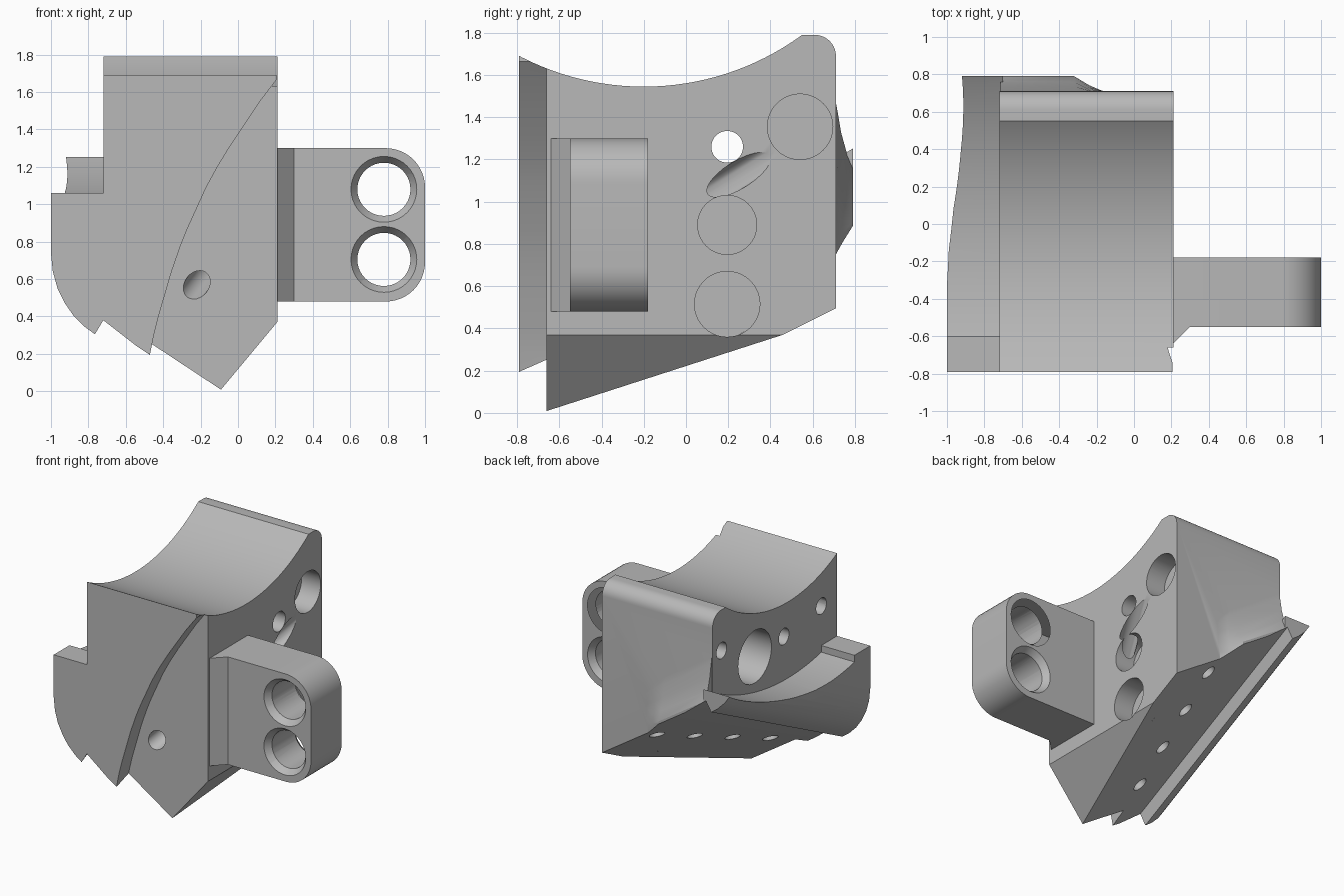
import bpy, bmesh, math
from mathutils import Vector

cube = bpy.data.objects.get("Cube")
if cube:
    bpy.data.objects.remove(cube, do_unlink=True)

gray = bpy.data.materials.new("machined_gray")
gray.use_nodes = True
COLOR = (0.48, 0.48, 0.48, 1)
gray.diffuse_color = COLOR
gray.node_tree.nodes["Principled BSDF"].inputs["Base Color"].default_value = COLOR


def loft(name, rings):
    """Closed solid through a list of rings with equal point counts."""
    bm = bmesh.new()
    vs = [[bm.verts.new(p) for p in ring] for ring in rings]
    n = len(vs[0])
    for a, b in zip(vs, vs[1:]):
        for i in range(n):
            j = (i + 1) % n
            bm.faces.new((a[i], a[j], b[j], b[i]))
    bm.faces.new(vs[0])
    bm.faces.new(vs[-1])
    bmesh.ops.recalc_face_normals(bm, faces=bm.faces)
    me = bpy.data.meshes.new(name)
    bm.to_mesh(me)
    bm.free()
    ob = bpy.data.objects.new(name, me)
    bpy.context.collection.objects.link(ob)
    me.materials.append(gray)
    return ob


def prism_x(name, pts, x0, x1):
    return loft(name, [[(x, y, z) for y, z in pts] for x in (x0, x1)])


def prism_y(name, pts, y0, y1, shear=0):
    return loft(name, [[(x, y, z + shear * (y - y0)) for x, z in pts] for y in (y0, y1)])


def rod(start, end, r0, r1=None, sides=40):
    """Round cutter between two points, tapered if r1 is given."""
    start, end = Vector(start), Vector(end)
    turn = (end - start).to_track_quat('Z', 'Y')
    rings = []
    for c, r in ((start, r0), (end, r1 or r0)):
        rings.append([c + turn @ Vector((r * math.cos(t), r * math.sin(t), 0))
                      for t in (math.tau * i / sides for i in range(sides))])
    return loft("cutter", rings)


def combine(target, tool, operation):
    tool.hide_render = True
    mod = target.modifiers.new("bool", 'BOOLEAN')
    mod.operation = operation
    mod.solver = 'EXACT'
    mod.object = tool
    bpy.context.view_layer.objects.active = target
    bpy.ops.object.modifier_apply(modifier=mod.name)
    bpy.data.objects.remove(tool, do_unlink=True)


def arc(cx, cz, r, a0, a1, n):
    steps = [math.radians(a0 + (a1 - a0) * i / n) for i in range(n + 1)]
    return [(cx + r * math.cos(t), cz + r * math.sin(t)) for t in steps]


# Main block with a rounded upper back edge
block = prism_x("saddle_block",
                [(-0.66, -0.4), (0.71, -0.4)] + arc(0.61, 1.69, 0.1, 0, 90, 10)
                + [(0.4, 1.79), (-0.66, 1.79)], -0.72, 0.21)

# Sloping right underside, only on the block
combine(block, prism_y("cutter", [(0.4, 0.598), (-0.3, -0.242), (-0.3, -0.6), (0.4, -0.6)],
                       -1, 1), 'DIFFERENCE')

# Side shelf with its concave top
shelf = prism_x("shelf", [(-0.7, -0.2), (0.79, -0.2), (0.79, 1.4), (-0.7, 1.4)], -1.1, -0.7)
combine(shelf, rod((-2, -0.2, 2.815), (1, -0.2, 2.815), 1.85, sides=180), 'DIFFERENCE')
combine(block, shelf, 'UNION')

# Raised front plate with a curved edge
curve = [(0.205, 1.665), (0.11, 1.54), (0.03, 1.42), (-0.04, 1.315), (-0.11, 1.2),
         (-0.17, 1.09), (-0.22, 0.98), (-0.27, 0.87), (-0.31, 0.77), (-0.355, 0.64),
         (-0.39, 0.52), (-0.425, 0.4), (-0.45, 0.3), (-0.49, 0.1)]
plate = prism_y("plate", curve + [(-0.55, -0.2), (-1.1, -0.2), (-1.1, 1.06), (-0.72, 1.06),
                                  (-0.72, 1.8), (0.205, 1.8)], -0.79, -0.6)
combine(block, plate, 'UNION')

# Flared lip low on the back
rings = []
for x, a in ((-0.715, 1), (-0.32, 1), (-0.24, 0.4), (-0.13, -0.3)):
    base = 0.99 - 0.66 * (x + 0.54)
    section = [(0.6, -0.2), (0.71 + 0.08 * a, -0.2), (0.71 + 0.08 * a, 0.06),
               (0.71 + 0.05 * a, 0.13), (0.71 + 0.025 * a, 0.22),
               (0.71 + 0.008 * a, 0.32), (0.7, 0.42), (0.6, 0.42)]
    rings.append([(x, y, base + h) for y, h in section])
combine(block, loft("lip", rings), 'UNION')

# Saddle scooped out of the top
combine(block, rod((-2, -0.2, 2.815), (1, -0.2, 2.815), 1.27, sides=160), 'DIFFERENCE')

# Rounded, stepped underside that climbs toward the back
belly = [(-1, 3), (-1, 0.72), (-0.99, 0.62), (-0.965, 0.53), (-0.925, 0.45), (-0.88, 0.385),
         (-0.82, 0.325), (-0.765, 0.285), (-0.72, 0.36), (-0.54, 0.22), (0.3, -0.334), (0.3, 3)]
combine(block, prism_y("cutter", belly, -0.83, 0.87, 0.5), 'INTERSECT')

# Holes in the right side
for y, z, r in ((0.54, 1.355, 0.155), (0.195, 0.89, 0.14), (0.195, 0.515, 0.155)):
    combine(block, rod((0.05, y, z), (0.3, y, z), r), 'DIFFERENCE')

# Holes in the left side, with one small bore right through
combine(block, rod((-0.9, 0.2, 1.28), (-0.45, 0.2, 1.28), 0.2), 'DIFFERENCE')
combine(block, rod((-0.9, 0.195, 1.26), (0.4, 0.195, 1.26), 0.075), 'DIFFERENCE')
for y, z in ((0.6, 1.48), (-0.15, 1.3), (-0.6, 1.36)):
    combine(block, rod((-0.9, y, z), (-0.52, y, z), 0.062, sides=24), 'DIFFERENCE')

# Slanted bore from the front face to the right side
combine(block, rod((-0.32, -0.87, 0.44), (0.3, 0.44, 1.245), 0.065, sides=24), 'DIFFERENCE')

# Row of holes in the underside
normal = Vector((-0.66, 0.5, -1)).normalized()
for i in range(4):
    x, y = -0.42 + 0.08 * i, -0.42 + 0.34 * i
    p = Vector((x, y, 0.22 - 0.66 * (x + 0.54) + 0.5 * (y + 0.79)))
    combine(block, rod(p + normal * 0.15, p - normal * 0.15, 0.055, sides=24), 'DIFFERENCE')

# Mounting lug with rounded outer corners
lug = prism_y("mounting_lug", [(0.2, 0.48)] + arc(0.79, 0.69, 0.21, -90, 0, 12)
              + arc(0.79, 1.09, 0.21, 0, 90, 12) + [(0.2, 1.3)], -0.55, -0.18)
gusset = loft("gusset", [[(0.2, -0.5, z), (0.2, -0.65, z), (0.21, -0.64, z),
                          (0.3, -0.55, z), (0.32, -0.5, z)] for z in (0.48, 1.3)])
combine(lug, gusset, 'UNION')

# Countersunk lug holes
for z in (0.705, 1.08):
    combine(lug, rod((0.78, -0.8, z), (0.78, 0.1, z), 0.142), 'DIFFERENCE')
    for y, d in ((-0.55, 1), (-0.18, -1)):
        combine(lug, rod((0.78, y - 0.01 * d, z), (0.78, y + 0.05 * d, z), 0.183, 0.14),
                'DIFFERENCE')

# Smooth curved surfaces, keep machined edges sharp
for ob in (block, lug):
    bpy.ops.object.select_all(action='DESELECT')
    ob.select_set(True)
    bpy.context.view_layer.objects.active = ob
    bpy.ops.object.shade_smooth_by_angle(angle=math.radians(25))
